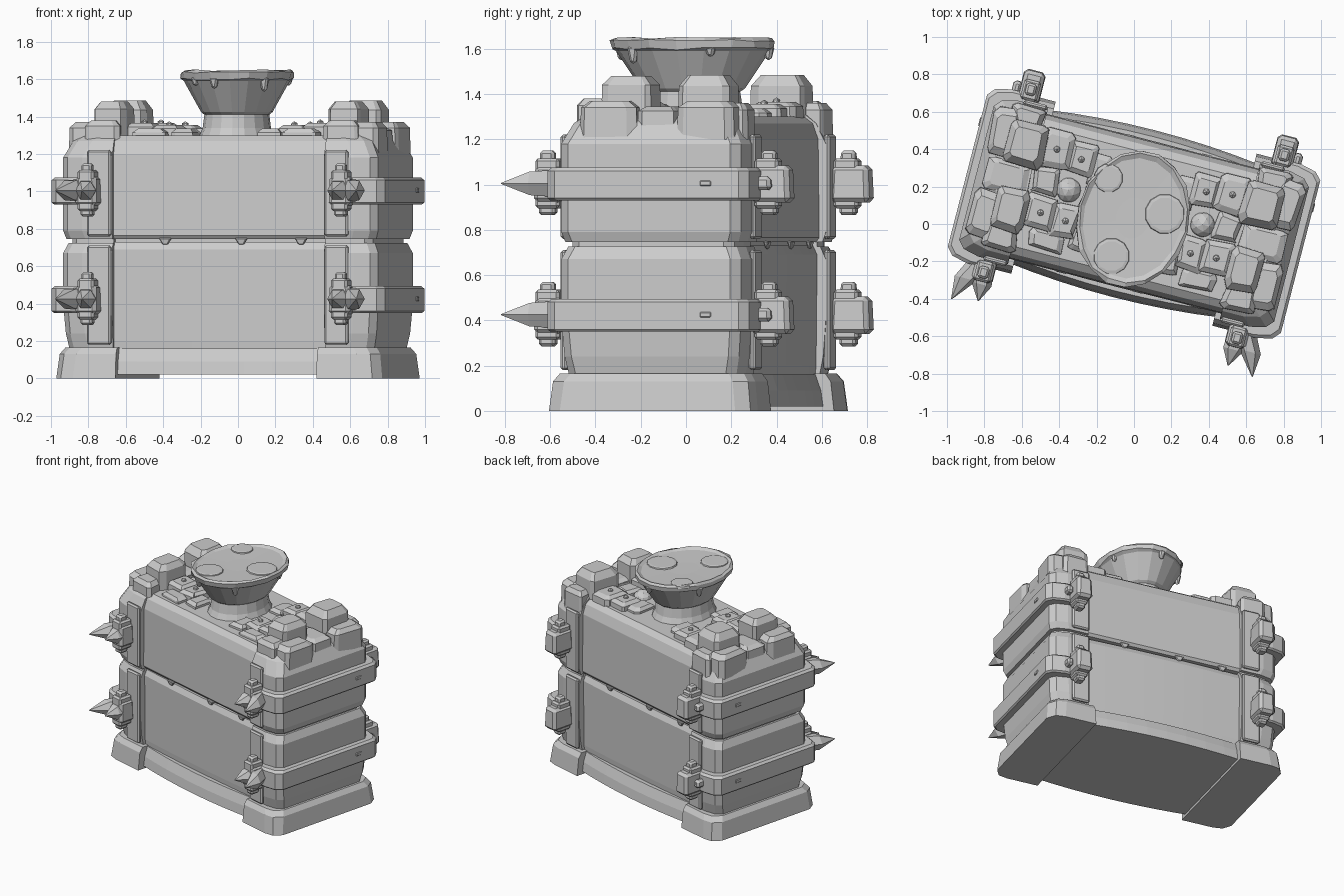
import bpy, bmesh, math, random
from mathutils import Matrix, Vector

random.seed(4)
cube = bpy.data.objects.get("Cube")
if cube:
    bpy.data.objects.remove(cube, do_unlink=True)

stone = bpy.data.materials.new("stone_grey")
stone.use_nodes = True
GREY = (0.6, 0.6, 0.6, 1)
stone.diffuse_color = GREY
stone.node_tree.nodes["Principled BSDF"].inputs["Base Color"].default_value = GREY

# The whole model is turned a little about its vertical axis
FRAME = Matrix.Translation((0, 0.055, 0)) @ Matrix.Rotation(math.radians(-14.5), 4, "Z")


def finish(name, bm, bevel=0, mirror=False):
    bmesh.ops.recalc_face_normals(bm, faces=bm.faces)
    mesh = bpy.data.meshes.new(name)
    bm.to_mesh(mesh)
    bm.free()
    mesh.materials.append(stone)
    obj = bpy.data.objects.new(name, mesh)
    bpy.context.collection.objects.link(obj)
    obj.matrix_world = FRAME
    if bevel:
        mod = obj.modifiers.new("Bevel", "BEVEL")
        mod.width, mod.segments = bevel, 1
        mod.limit_method = "ANGLE"
    if mirror:
        obj.modifiers.new("Mirror", "MIRROR")
    return obj


def skin(bm, rings):
    """Join equal rings of points with quads and close the ends."""
    rows = [[bm.verts.new(p) for p in ring] for ring in rings]
    n = len(rows[0])
    for a, b in zip(rows, rows[1:]):
        for i in range(n):
            bm.faces.new((a[i], a[(i + 1) % n], b[(i + 1) % n], b[i]))
    bm.faces.new(rows[0][::-1])
    bm.faces.new(rows[-1])


def block(name, u, v, z0, z1, su, sv, taper=1.0, bevel=0.02, mirror=True):
    """Tapered, chamfered block standing from z0 to z1."""
    bm = bmesh.new()
    skin(bm, [[(u + a * su / 2 * s, v + b * sv / 2 * s, z)
               for a, b in ((-1, -1), (1, -1), (1, 1), (-1, 1))]
              for z, s in ((z0, 1), (z1, taper))])
    return finish(name, bm, bevel, mirror)


def boulder(name, u, v, z0, z1, su, sv, cut=0.25, slope=0.035):
    """Rough stone with cut corners and a sloping shoulder under its top."""
    shift = [random.uniform(-0.012, 0.012) for _ in range(16)]

    def ring(z, s):
        corners = []
        for a, b in ((-1, -1), (1, -1), (1, 1), (-1, 1)):
            first, second = (a * (1 - cut), b), (a, b * (1 - cut))
            corners += [first, second] if a * b > 0 else [second, first]
        corners[:] = sorted(corners, key=lambda p: math.atan2(p[1], p[0]))
        return [(u + (a * su / 2 + shift[i]) * s, v + (b * sv / 2 + shift[i + 8]) * s, z)
                for i, (a, b) in enumerate(corners)]
    bm = bmesh.new()
    skin(bm, [ring(z0, 1), ring(z1 - slope, 0.96), ring(z1, 0.66)])
    return finish(name, bm, 0, True)


def half_plan(half, z, grow):
    """Plan with chamfered outer corners, inner edge kept straight."""
    pts = [(u + (grow if i else 0), v + grow) for i, (u, v) in enumerate(half)]
    return [(u, v, z) for u, v in pts] + [(u, -v, z) for u, v in reversed(pts)]


def end_part(name, layers, inner=0.585):
    plan = [(inner, 0.43), (0.75, 0.43), (0.835, 0.41), (0.87, 0.37)]
    bm = bmesh.new()
    skin(bm, [half_plan(plan, z, g) for z, g in layers])
    return finish(name, bm, 0, True)


# End towers: lower and upper blocks with a seam between
end_part("lower_tower", [(0.15, -0.03), (0.24, -0.012), (0.4, 0), (0.67, 0), (0.725, -0.025)])
end_part("tower_seam", [(0.7, -0.04), (0.77, -0.04)])
end_part("upper_tower", [(0.745, -0.015), (0.79, 0), (1.18, 0), (1.27, -0.045), (1.33, -0.12)])

# Metal straps around the towers
for level, z in (("lower", 0.425), ("upper", 1.005)):
    end_part(level + "_strap", [(z - 0.075, 0.04), (z - 0.065, 0.05), (z + 0.055, 0.05),
                                (z + 0.07, 0.035)], 0.69)

# Upright plates on the inner edges of the towers
for level, z0, z1 in (("lower", 0.18, 0.71), ("upper", 0.76, 1.22)):
    for side, v in (("front", -0.43), ("back", 0.43)):
        block(f"{level}_{side}_plate", 0.655, v, z0, z1, 0.13, 0.03, 1, 0.01)


# Middle wall: profile across the depth, extruded along the width
def wall(name, profile, bulge=0.0, width=0.6, steps=8):
    bm = bmesh.new()
    rings = []
    for i in range(steps + 1):
        t = 2 * i / steps - 1
        b = bulge * (1 - t * t)
        side = [(v + b, z) for v, z in profile]
        rings.append([(t * width, -v, z) for v, z in side] +
                     [(t * width, v, z) for v, z in reversed(side)])
    skin(bm, rings)
    return finish(name, bm)


wall("lower_wall", [(0.38, 0.14), (0.385, 0.2), (0.39, 0.69), (0.37, 0.73)], 0.012)
wall("wall_seam", [(0.35, 0.7), (0.35, 0.78)])
wall("upper_wall", [(0.385, 0.745), (0.4, 0.765), (0.395, 1.2), (0.37, 1.27), (0.33, 1.3)])
wall("base_middle", [(0.42, 0.02), (0.41, 0.09), (0.385, 0.16)], 0.04)

# Feet under the towers
FOOT = [(0.555, 0.475), (0.79, 0.475), (0.86, 0.46), (0.9, 0.4)]
bm = bmesh.new()
skin(bm, [half_plan(FOOT, z, g) for z, g in ((0, 0), (0.13, -0.015), (0.165, -0.04))])
finish("foot", bm, 0, True)

# Clasps on the straps: plain at the back, forked thorns at the front
for level, z in (("lower", 0.425), ("upper", 1.005)):
    for side, s, depth in (("back", 1, 0.18), ("front", -1, 0.13)):
        block(f"{level}_{side}_clasp", 0.7, s * (0.43 + depth / 2), z - 0.085, z + 0.08,
              0.12, depth, 0.92, 0.02)
        block(f"{level}_{side}_pin", 0.7, s * 0.505, z - 0.14, z + 0.145, 0.065, 0.075, 0.85, 0.012)
        block(f"{level}_{side}_pin_collar", 0.7, s * 0.5, z - 0.11, z + 0.11, 0.09, 0.11, 1, 0.012)
    for thorn, tip, waist, size in (("long", (0.83, -0.685), (0.785, -0.56), 0.06),
                                    ("short", (0.69, -0.66), (0.695, -0.57), 0.055)):
        bm = bmesh.new()
        rings = []
        for centre, r in (((0.72, -0.45), 0.07), (waist, size), (tip, 0.003)):
            centre = Vector((*centre, z))
            rings.append([centre + Vector((math.cos(a) * r, 0, math.sin(a) * r))
                          for a in (k * math.tau / 6 for k in range(6))])
        skin(bm, rings)
        finish(f"{level}_{thorn}_thorn", bm, 0, True)
    # Hook beside the back clasp and rivet on the strap end face
    block(level + "_back_hook", 0.775, 0.485, z - 0.03, z + 0.03, 0.05, 0.1, 0.9, 0.015)
    block(level + "_strap_rivet", 0.919, 0.27, z - 0.012, z + 0.012, 0.012, 0.05, 1, 0.004)

# Rubble stones on the towers: name, u, v, top, width, depth, shoulder
for name, u, v, top, su, sv, slope in (
        ("tall_back_stone", 0.655, 0.22, 1.485, 0.23, 0.25, 0.05),
        ("tall_front_stone", 0.645, -0.14, 1.48, 0.2, 0.24, 0.04),
        ("low_back_stone", 0.775, 0.25, 1.37, 0.16, 0.27, 0.03),
        ("low_front_stone", 0.775, -0.2, 1.37, 0.16, 0.26, 0.03),
        ("step_back_stone", 0.68, 0.345, 1.36, 0.18, 0.13, 0.03),
        ("step_front_stone", 0.66, -0.29, 1.38, 0.18, 0.15, 0.03),
        ("middle_stone", 0.71, 0.03, 1.345, 0.25, 0.18, 0.02)):
    boulder(name, u, v, 1.2, top, su, sv, 0.25, slope)

# Flat paving stones on the deck, the first four with a rivet
for i, (u, v, top, su, sv) in enumerate((
        (0.485, 0.23, 1.365, 0.17, 0.2), (0.345, 0.21, 1.355, 0.14, 0.18),
        (0.485, -0.12, 1.365, 0.16, 0.19), (0.345, -0.13, 1.355, 0.14, 0.18),
        (0.5, 0.05, 1.335, 0.14, 0.15), (0.42, -0.26, 1.335, 0.2, 0.1),
        (0.235, 0.17, 1.335, 0.12, 0.18), (0.235, -0.19, 1.335, 0.12, 0.16))):
    boulder(f"paving_stone_{i + 1}", u, v, 1.25, top, su, sv, 0.15, 0.02)
    if i < 4:
        bm = bmesh.new()
        bmesh.ops.create_icosphere(bm, subdivisions=1, radius=0.02,
                                   matrix=Matrix.Translation((u, v, top)))
        finish(f"paving_rivet_{i + 1}", bm, 0, True)
bm = bmesh.new()
bmesh.ops.create_icosphere(bm, subdivisions=2, radius=0.07,
                           matrix=Matrix.Translation((0.37, 0.035, 1.285)))
finish("deck_knob", bm, 0, True)

# Flared oval pedestal with a dished top
SIDES = 18
CU, CV = 0.0, -0.025


def oval(z, s, rough=0.0):
    return [(CU + 0.3 * (s + w) * math.cos(a), CV + 0.37 * (s + w) * math.sin(a), z + w * 0.3)
            for a, w in ((k * math.tau / SIDES, random.uniform(-rough, rough))
                         for k in range(SIDES))]


bm = bmesh.new()
skin(bm, [oval(1.28, 0.68), oval(1.34, 0.6), oval(1.41, 0.57), oval(1.425, 0.63),
          oval(1.59, 0.93), oval(1.6, 0.98, 0.02), oval(1.635, 1.0, 0.02),
          oval(1.647, 0.95, 0.02), oval(1.635, 0.88), oval(1.63, 0.3)])
finish("pedestal", bm)

# Hardened drips below the rim and thin pools on the top
for i, deg in enumerate((25, 95, 165, 235, 262, 320)):
    a = math.radians(deg)
    block(f"rim_drip_{i + 1}", CU + 0.272 * math.cos(a), CV + 0.34 * math.sin(a),
          1.61, 1.565 - 0.015 * (i % 3), 0.05, 0.05, 0.5, 0.01, False)
for i, (u, v, r) in enumerate(((0.16, 0.04, 0.11), (-0.06, -0.25, 0.1), (-0.18, 0.15, 0.08))):
    bm = bmesh.new()
    skin(bm, [[(u + r * s * math.cos(k * math.tau / 12), v + r * s * math.sin(k * math.tau / 12), z)
               for k in range(12)] for z, s in ((1.625, 1), (1.64, 0.95), (1.643, 0.8))])
    finish(f"top_pool_{i + 1}", bm)

# Chips along the seam of the walls
for i, u in enumerate((-0.45, -0.12, 0.3)):
    for side in (-1, 1):
        block(f"seam_chip_{i + 1}", u * side, side * 0.392, 0.75, 0.715, 0.07, 0.025, 0.4, 0.005, False)
